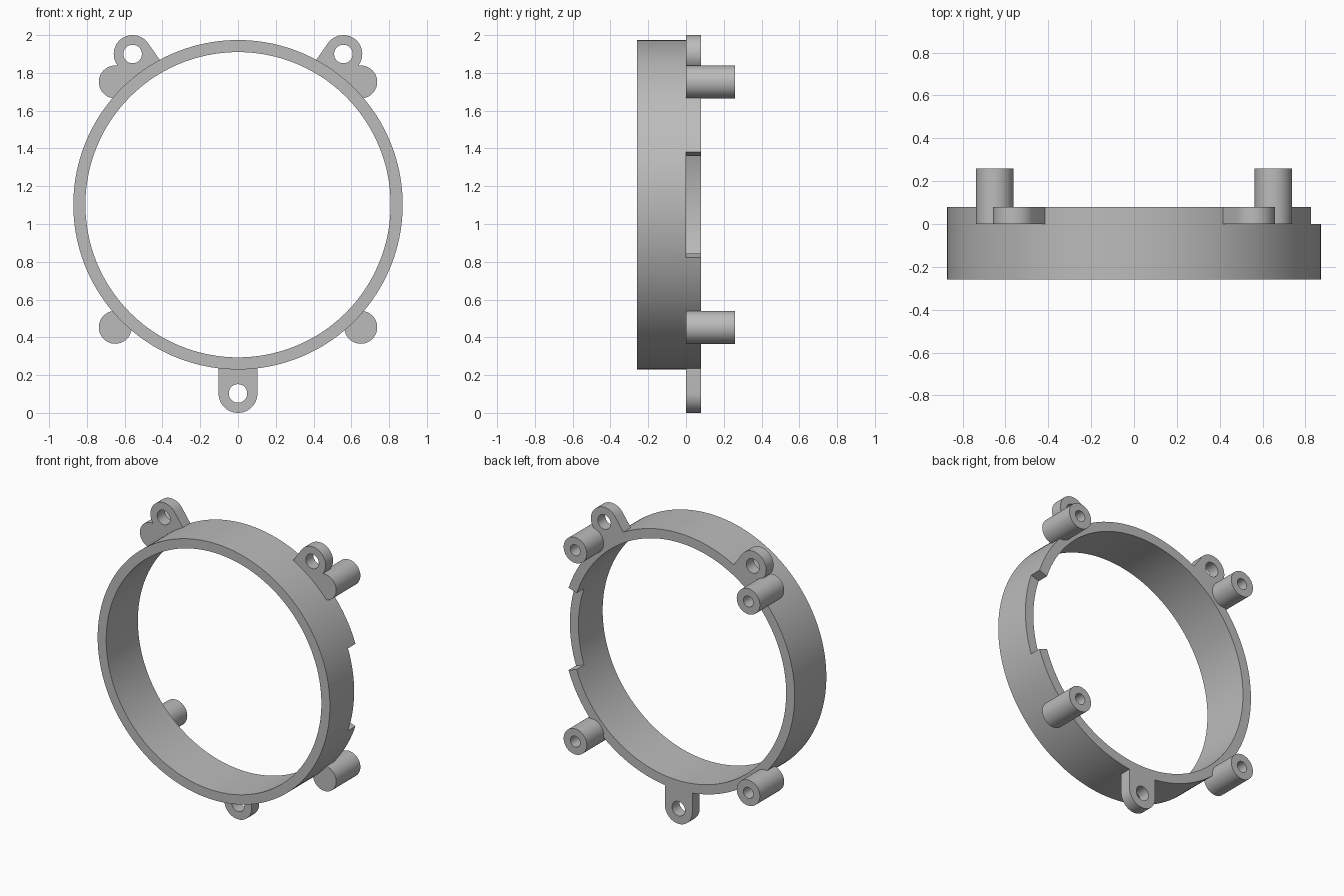
import bpy, bmesh
from math import sin, cos, pi, radians, sqrt, atan2, hypot

cube = bpy.data.objects.get("Cube")
if cube:
    bpy.data.objects.remove(cube, do_unlink=True)

CZ, R_OUT, R_IN = 1.102, 0.872, 0.808          # ring centre height and radii
FRONT, MID, BACK, POST_END = -0.26, 0.0, 0.08, 0.26

grey = bpy.data.materials.new("plain grey")
grey.use_nodes = True
COLOUR = (0.5, 0.5, 0.5, 1)
grey.diffuse_color = COLOUR
grey.node_tree.nodes["Principled BSDF"].inputs["Base Color"].default_value = COLOUR


def finish(bm, name):
    bmesh.ops.recalc_face_normals(bm, faces=bm.faces)
    mesh = bpy.data.meshes.new(name)
    bm.to_mesh(mesh)
    bm.free()
    mesh.materials.append(grey)
    obj = bpy.data.objects.new(name, mesh)
    bpy.context.collection.objects.link(obj)
    bpy.ops.object.select_all(action='DESELECT')
    obj.select_set(True)
    bpy.context.view_layer.objects.active = obj
    bpy.ops.object.shade_smooth_by_angle(angle=radians(30))
    return obj


def skin(name, loops, closed):
    """Join equal loops with quads; cap the two ends unless closed."""
    bm = bmesh.new()
    rows = [[bm.verts.new(p) for p in loop] for loop in loops]
    n = len(rows[0])
    pairs = list(zip(rows, rows[1:]))
    if closed:
        pairs.append((rows[-1], rows[0]))
    else:
        bm.faces.new(rows[0])
        bm.faces.new(rows[-1])
    for a, b in pairs:
        for i in range(n):
            j = (i + 1) % n
            bm.faces.new((a[i], a[j], b[j], b[i]))
    return finish(bm, name)


def ring():
    """Round band whose rear rim is notched on the left side."""
    half = radians(18.7)
    cut, rest = 16, 136
    angles = [-half + 2 * half * i / cut for i in range(cut)]
    angles += [half + (2 * pi - 2 * half) * i / rest for i in range(rest)]
    bm = bmesh.new()
    st = [{(s, y): bm.verts.new((r * cos(a), y, CZ + r * sin(a)))
           for s, r in (("o", R_OUT), ("i", R_IN)) for y in (FRONT, MID, BACK)}
          for a in angles]
    n = len(st)
    for k in range(n):
        a, b = st[k], st[(k + 1) % n]

        def quad(p, q):
            bm.faces.new((a[p], b[p], b[q], a[q]))
        quad(("o", FRONT), ("i", FRONT))
        for s in "oi":
            quad((s, FRONT), (s, MID))
        top = MID if k < cut else BACK
        quad(("o", top), ("i", top))
        if k >= cut:
            for s in "oi":
                quad((s, MID), (s, BACK))
    for k in (0, cut):                          # notch end walls
        v = st[k]
        bm.faces.new((v["o", MID], v["o", BACK], v["i", BACK], v["i", MID]))
    bmesh.ops.delete(bm, geom=[v for v in bm.verts if not v.link_faces], context='VERTS')
    finish(bm, "ring")


def post(name, x, z):
    """Round post with a blind screw hole in its rear end."""
    r, hole, floor = 0.087, 0.037, 0.06
    profile = [(r, MID), (r, POST_END), (hole, POST_END), (hole, floor)]
    n = 48
    skin(name, [[(x + q * cos(2 * pi * i / n), y, z + q * sin(2 * pi * i / n))
                 for i in range(n)] for q, y in profile], False)


def tab(name, x, z, r, hole=0.049, n=24):
    """Rounded lug pointing away from the ring, with a through hole."""
    turn, dist = atan2(z - CZ, x), hypot(x, z - CZ)
    outline = [(r * cos(t), r * sin(t))
               for t in (-pi / 2 + pi * i / n for i in range(n + 1))]
    for i in range(n + 1):                      # foot follows the ring
        v = r - 2 * r * i / n
        outline.append((sqrt((R_OUT - 0.003) ** 2 - v * v) - dist, v))
    m = len(outline)
    circle = [(hole * cos(t), hole * sin(t))
              for t in (-pi / 2 + 2 * pi * (i + 0.5) / m for i in range(m))]

    def place(loop, y):
        return [(x + u * cos(turn) - v * sin(turn), y,
                 z + u * sin(turn) + v * cos(turn)) for u, v in loop]
    skin(name, [place(outline, MID), place(outline, BACK),
                place(circle, BACK), place(circle, MID)], True)


ring()
for side, sx in (("left", 1), ("right", -1)):
    post("upper_post_" + side, sx * 0.65, 1.752)
    post("lower_post_" + side, sx * 0.65, 0.453)
    tab("upper_tab_" + side, sx * 0.558, 1.9, 0.1)
tab("bottom_tab", 0, 0.103, 0.103)
